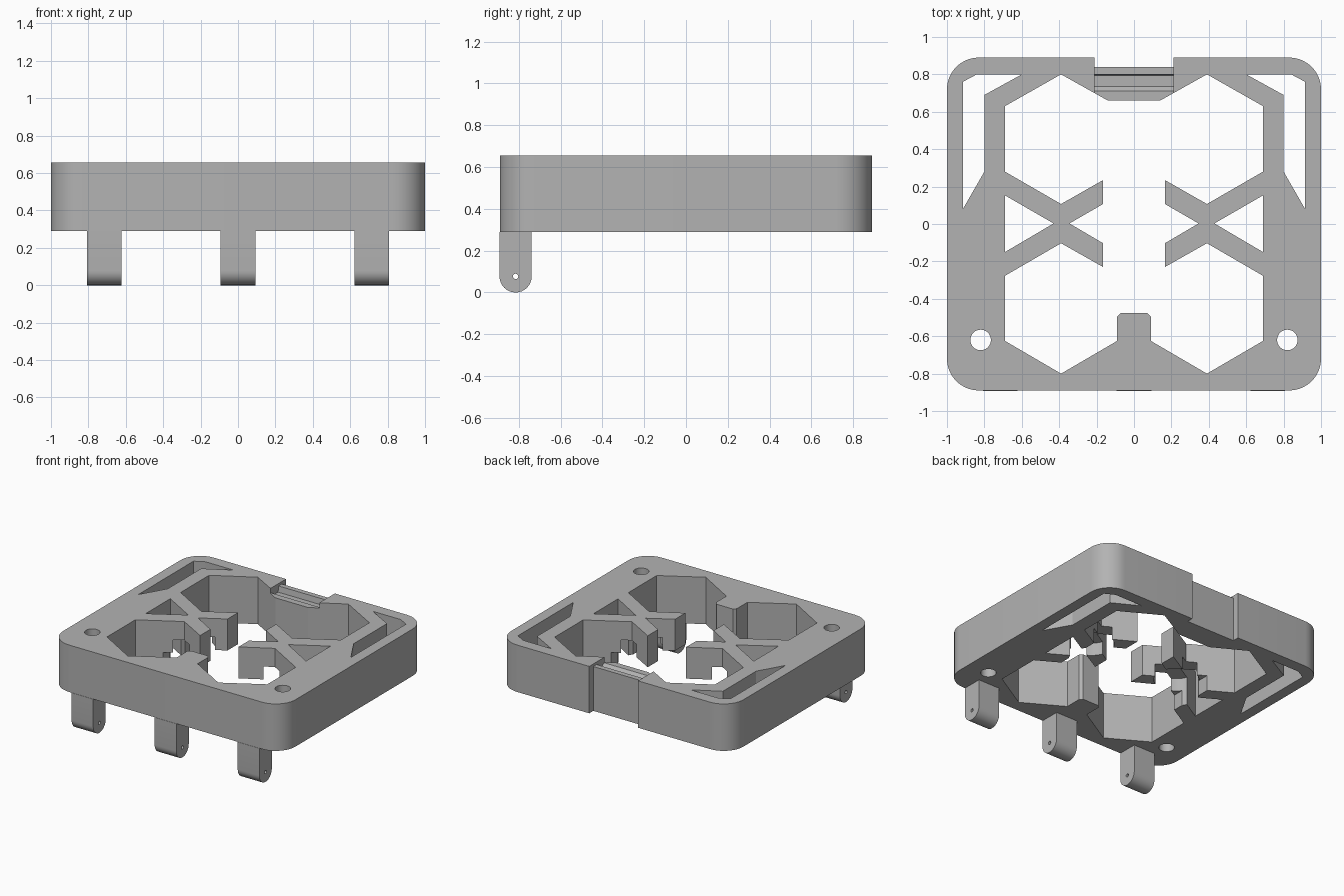
import bpy
import bmesh
from math import sin, cos, pi, radians
from mathutils import Matrix

if "Cube" in bpy.data.objects:
    bpy.data.objects.remove(bpy.data.objects["Cube"], do_unlink=True)

grey = bpy.data.materials.new("grey plastic")
grey.use_nodes = True
grey.diffuse_color = (0.45, 0.45, 0.45, 1)
grey.node_tree.nodes["Principled BSDF"].inputs["Base Color"].default_value = grey.diffuse_color

BOTTOM, TOP = 0.29, 0.655
# Maps a profile drawn in (y, z) and extruded along x into the world
SIDEWAYS = Matrix(((0, 0, 1), (1, 0, 0), (0, 1, 0))).to_4x4()


def arc(cx, cy, r, start=0, end=360, n=32):
    steps = n if end - start == 360 else n + 1
    angles = [radians(start + (end - start) * i / n) for i in range(steps)]
    return [(cx + r * cos(a), cy + r * sin(a)) for a in angles]


def mirrored(points):
    return [(-x, y) for x, y in reversed(points)]


def bake(obj):
    """Replace an object's mesh by its evaluated one."""
    bpy.context.view_layer.update()
    deps = bpy.context.evaluated_depsgraph_get()
    return bpy.data.meshes.new_from_object(obj.evaluated_get(deps))


def extrude(name, loops, low, high, frame=Matrix()):
    """Fill closed loops (inner ones are holes) and extrude from low to high."""
    curve = bpy.data.curves.new(name, "CURVE")
    curve.dimensions = "2D"
    curve.fill_mode = "BOTH"
    curve.extrude = (high - low) / 2
    for loop in loops:
        spline = curve.splines.new("POLY")
        spline.points.add(len(loop) - 1)
        for point, (x, y) in zip(spline.points, loop):
            point.co = (x, y, 0, 1)
        spline.use_cyclic_u = True
    temp = bpy.data.objects.new("temp", curve)
    bpy.context.collection.objects.link(temp)
    mesh = bake(temp)
    bpy.data.objects.remove(temp)
    mesh.transform(frame @ Matrix.Translation((0, 0, (low + high) / 2)))
    bm = bmesh.new()
    bm.from_mesh(mesh)
    bmesh.ops.remove_doubles(bm, verts=bm.verts, dist=0.0005)
    bmesh.ops.recalc_face_normals(bm, faces=bm.faces)
    bm.to_mesh(mesh)
    bm.free()
    mesh.materials.clear()
    mesh.materials.append(grey)
    obj = bpy.data.objects.new(name, mesh)
    bpy.context.collection.objects.link(obj)
    return obj


def cut(obj, cutter):
    mod = obj.modifiers.new("cut", "BOOLEAN")
    mod.operation = "DIFFERENCE"
    mod.solver = "EXACT"
    mod.object = cutter
    mesh = bake(obj)
    obj.modifiers.clear()
    obj.data = mesh
    bpy.data.objects.remove(cutter, do_unlink=True)


def smooth(obj):
    bpy.ops.object.select_all(action="DESELECT")
    obj.select_set(True)
    bpy.context.view_layer.objects.active = obj
    bpy.ops.object.shade_smooth_by_angle(angle=radians(25))


# Rounded outline with a shallow step in the back edge
R = 0.17
half = (arc(1 - R, R - 0.89, R, -90, 0, 10) + arc(1 - R, 0.89 - R, R, 0, 90, 10)
        + [(0.21, 0.89), (0.21, 0.84)])
outline = half + mirrored(half)

# Large opening: two hexagon pairs joined across the middle, with crossed arms
half = [(0.14, 0.66), (0.39, 0.80), (0.69, 0.63), (0.69, 0.28), (0.39, 0.107),
        (0.165, 0.235), (0.165, 0.107), (0.345, 0.003), (0.165, -0.103),
        (0.165, -0.23), (0.39, -0.103), (0.69, -0.277), (0.69, -0.625),
        (0.39, -0.80), (0.09, -0.625), (0.09, -0.495), (0.07, -0.475)]
loops = [outline, half + mirrored(half)]

# Holes repeated on both sides: arm triangles, corner slots, screw holes
for hole in ([(0.43, 0.003), (0.69, 0.153), (0.69, -0.15)],
             [(0.60, 0.80), (0.84, 0.80), (0.915, 0.76), (0.915, 0.08),
              (0.80, 0.28), (0.80, 0.69)],
             arc(0.82, -0.62, 0.055)):
    loops += [hole, mirrored(hole)]
body = extrude("body", loops, BOTTOM, TOP)

# Grooved top of the back latch
latch = [(0.9, 0.635), (0.80, 0.635), (0.793, 0.59), (0.735, 0.59),
         (0.71, 0.615), (0.6, 0.615), (0.6, 0.8), (0.9, 0.8)]
cut(body, extrude("latch_cutter", [latch], -0.21, 0.21, SIDEWAYS))

# Stepped recess under the crossed arms
box = [(-0.52, -0.3), (0.52, -0.3), (0.52, 0.3), (-0.52, 0.3)]
cut(body, extrude("arm_cutter", [box], 0.2, 0.41))
for side in (-1, 1):
    cut(body, extrude("socket_cutter", [arc(side * 0.39, 0, 0.16)], 0.2, 0.51))
smooth(body)

# Hinge lugs with rounded ends and pin holes
r = 0.077
lug = arc(r - 0.892, r, r, 180, 360, 16) + [(2 * r - 0.892, BOTTOM), (-0.892, BOTTOM)]
pin = arc(r - 0.892, r, 0.013, n=16)
for name, x in (("right", -0.715), ("middle", 0), ("left", 0.715)):
    smooth(extrude(name + "_hinge_lug", [lug, pin], x - 0.093, x + 0.093, SIDEWAYS))
